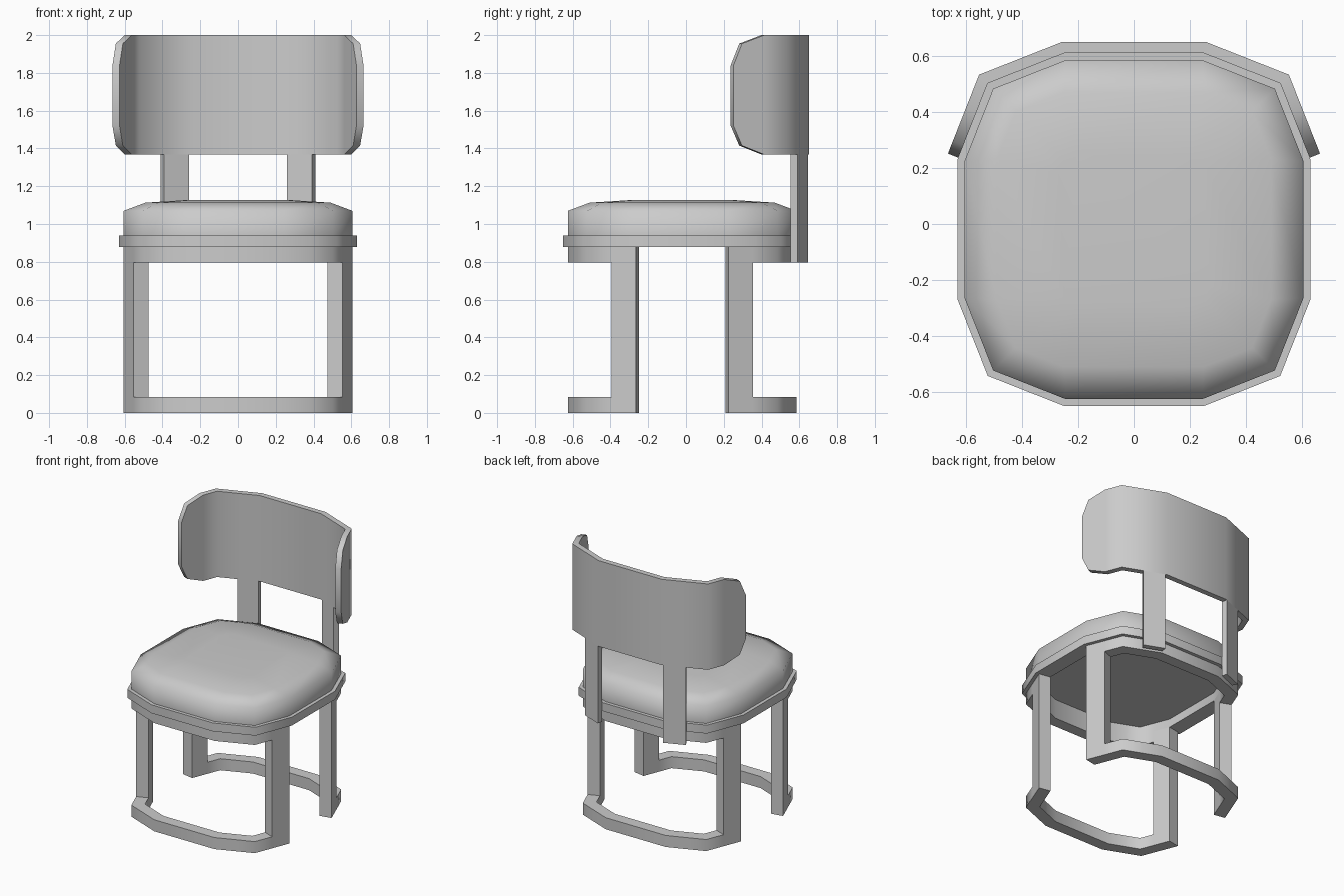
import bpy, bmesh, math
from mathutils import Vector

if "Cube" in bpy.data.objects:
    bpy.data.objects.remove(bpy.data.objects["Cube"], do_unlink=True)

SEAT_Y = -0.02      # centre of the seat outline
FRAME = 0.085       # thickness of the lower frame
BACK = 0.04         # thickness of the back and its posts
GREY = (0.6, 0.6, 0.6, 1)

grey = bpy.data.materials.new("plain_grey")
grey.use_nodes = True
grey.diffuse_color = GREY
grey.node_tree.nodes["Principled BSDF"].inputs["Base Color"].default_value = GREY


def finish(bm, name, angle=60):
    bmesh.ops.recalc_face_normals(bm, faces=bm.faces)
    mesh = bpy.data.meshes.new(name)
    bm.to_mesh(mesh)
    bm.free()
    obj = bpy.data.objects.new(name, mesh)
    bpy.context.collection.objects.link(obj)
    mesh.materials.append(grey)
    bpy.ops.object.select_all(action="DESELECT")
    obj.select_set(True)
    bpy.context.view_layer.objects.active = obj
    bpy.ops.object.shade_smooth_by_angle(angle=math.radians(angle))


def outline(half, corner):
    """Square with two-facet corners, counter-clockwise; each facet has a midpoint."""
    m = corner + (half - corner) * 0.717
    a, b, c = Vector((half, corner)), Vector((m, m)), Vector((corner, half))
    quarter = [a, (a + b) / 2, b, (b + c) / 2, c]
    pts = []
    for k in range(4):
        for p in quarter:
            x, y = p
            for _ in range(k):
                x, y = -y, x
            pts.append(Vector((x, y + SEAT_Y)))
    return pts


def offset(path, d, closed=True):
    """Mitred offset of a counter-clockwise path, outward for positive d."""
    def normal(p, q):
        t = (q - p).normalized()
        return Vector((t.y, -t.x))
    n, out = len(path), []
    for i, p in enumerate(path):
        n1 = normal(path[i - 1], p) if closed or i > 0 else None
        n2 = normal(p, path[(i + 1) % n]) if closed or i < n - 1 else n1
        n1 = n1 or n2
        out.append(p + d * (n1 + n2) / (1 + n1.dot(n2)))
    return out


def blocks(name, outer, inner, levels, filled=lambda i, k: True, closed=False):
    """Fill cells between two paths; walls shared by two cells cancel out."""
    bm = bmesh.new()
    verts = {}
    n = len(outer)

    def vert(side, i, k):
        key = side, i % n, k
        if key not in verts:
            p = (outer, inner)[side][i % n]
            verts[key] = bm.verts.new((p.x, p.y, levels[i % n][k]))
        return verts[key]

    for i in range(n if closed else n - 1):
        for k in range(len(levels[i]) - 1):
            if not filled(i, k):
                continue
            v = [vert(s, i + di, k + dk) for s in (0, 1) for di in (0, 1) for dk in (0, 1)]
            for ids in ((0, 1, 3, 2), (4, 5, 7, 6), (0, 1, 5, 4),
                        (2, 3, 7, 6), (0, 2, 6, 4), (1, 3, 7, 5)):
                quad = [v[j] for j in ids]
                face = bm.faces.get(quad)
                if face:
                    bm.faces.remove(face)
                else:
                    bm.faces.new(quad)
    finish(bm, name)


def layered(name, rings, angle):
    """Closed solid from stacked outlines given as (half width, corner start, height)."""
    bm = bmesh.new()
    loops = []
    for half, corner, z in rings:
        pts = [p for i, p in enumerate(outline(half, corner)) if i % 5 not in (1, 3)]
        loops.append([bm.verts.new((p.x, p.y, z)) for p in pts])
    for a, b in zip(loops, loops[1:]):
        for i in range(len(a)):
            j = (i + 1) % len(a)
            bm.faces.new((a[i], a[j], b[j], b[i]))
    bm.faces.new(loops[0])
    bm.faces.new(loops[-1])
    finish(bm, name, angle)


# Lower frames: a floor rail, two legs and a seat rail, front and back
ring = outline(0.605, 0.245)
ring_inner = offset(ring, -FRAME)
for name, start in (("back_leg_frame", 0), ("front_leg_frame", 10)):
    part = slice(start, start + 10)
    blocks(name, ring[part], ring_inner[part], [(0, FRAME, 0.797, 0.878)] * 10,
           lambda i, k: k != 1 or i in (0, 8))

# Open seat rim with the cushion resting on it
rim = outline(0.63, 0.25)
blocks("seat_rim", rim, offset(rim, -0.11), [(0.878, 0.94)] * len(rim), closed=True)
layered("seat_cushion", [(0.605, 0.245, 0.94), (0.605, 0.245, 1.07),
                         (0.49, 0.25, 1.113), (0.27, 0.2, 1.127)], 80)

# Back posts, fixed to the diagonal facets behind the seat
rim_outer = offset(rim, BACK)
for name, side in (("left_back_post", 1), ("right_back_post", -1)):
    inner, outer = [[p[4].lerp(p[2], t) for t in (0.52, 0.03)] for p in (rim, rim_outer)]
    blocks(name, *[[Vector((side * p.x, p.y)) for p in path] for path in (outer, inner)],
           [(0.797, 1.368)] * 2)

# Curved backrest with clipped ends
a, b = rim[0], rim[2]
half = [(a.lerp(b, 0.025), 1.52, 1.84), (a.lerp(b, 0.19), 1.415, 1.955),
        (a.lerp(b, 0.62), 1.368, 2.0), (b, 1.368, 2.0), (rim[4], 1.368, 2.0)]
stations = half + [(Vector((-p.x, p.y)), lo, hi) for p, lo, hi in reversed(half)]
inner = [s[0] for s in stations]
blocks("backrest", offset(inner, BACK, closed=False), inner, [s[1:] for s in stations])
